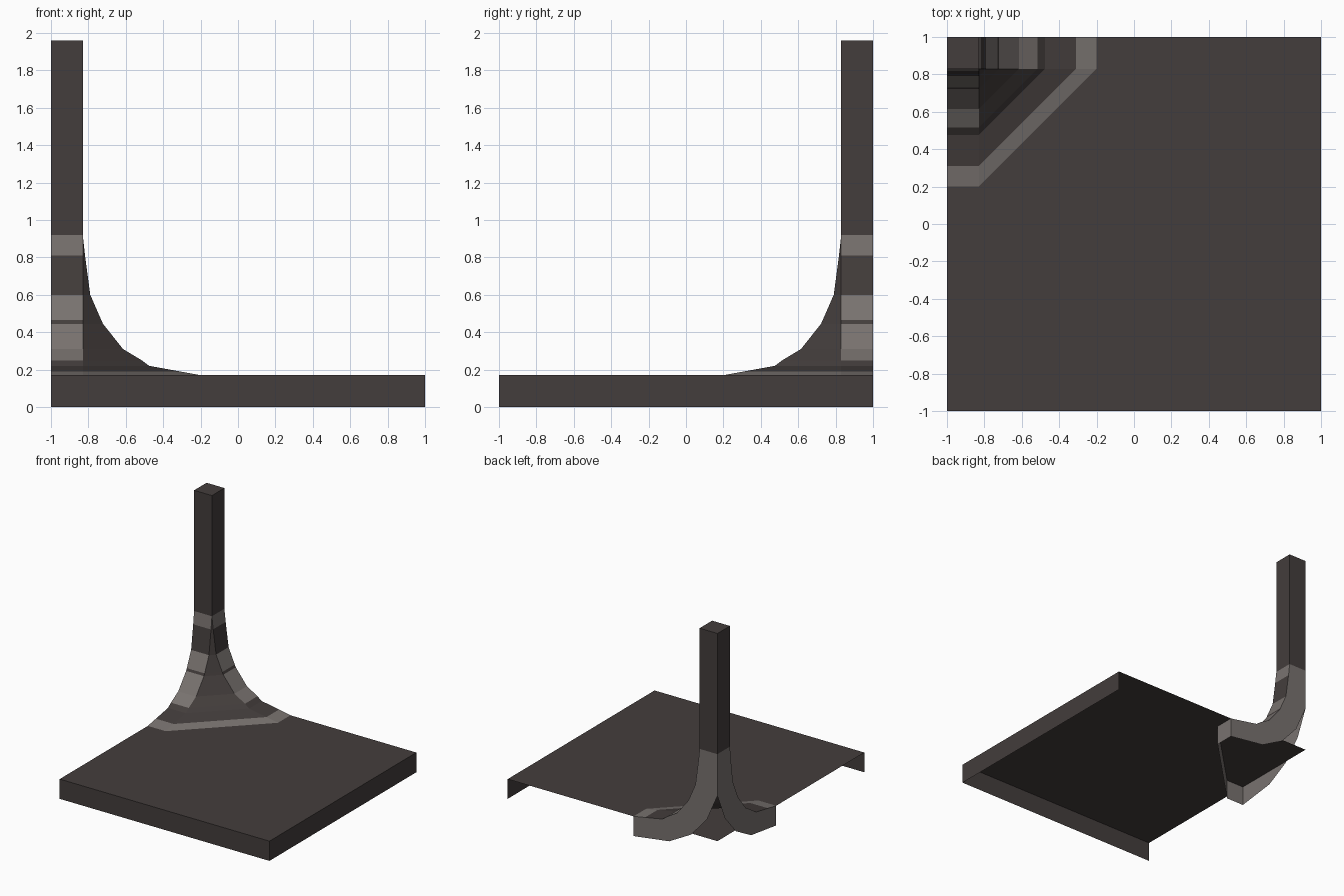
import bpy, bmesh
from mathutils import Vector

if "Cube" in bpy.data.objects:
    bpy.data.objects.remove(bpy.data.objects["Cube"])

def material(name, col):
    m = bpy.data.materials.new(name)
    m.diffuse_color = (*col, 1)
    m.use_nodes = True
    m.node_tree.nodes["Principled BSDF"].inputs["Base Color"].default_value = m.diffuse_color
    return m

MATS = [material("dark stone", (0.057, 0.047, 0.045)),
        material("pale worn stone", (0.19, 0.17, 0.16))]
DARK, PALE = 0, 1
W = 0.17          # post width and slab height
FOOT = 0.92       # where the post starts to flare

def pt(u, v, z):
    # u runs right and v runs forward from the back left corner
    return Vector((-1 + u, 1 - v, z))

def face(bm, pts, out, mat=DARK):
    # add a face whose normal points towards out
    f = bm.faces.new([bm.verts.new(p) for p in pts])
    f.normal_update()
    if f.normal.dot(Vector(out)) < 0:
        f.normal_flip()
    f.material_index = mat

def finish(bm, name):
    bmesh.ops.remove_doubles(bm, verts=bm.verts, dist=0.0005)
    me = bpy.data.meshes.new(name)
    bm.to_mesh(me)
    bm.free()
    for m in MATS:
        me.materials.append(m)
    bpy.context.collection.objects.link(bpy.data.objects.new(name, me))

# floor slab: top, front and right sides only (open behind, left and below)
bm = bmesh.new()
face(bm, [pt(0, 0, W), pt(2, 0, W), pt(2, 2, W), pt(0, 2, W)], (0, 0, 1))
face(bm, [pt(0, 2, 0), pt(2, 2, 0), pt(2, 2, W), pt(0, 2, W)], (0, -1, 0))
face(bm, [pt(2, 0, 0), pt(2, 2, 0), pt(2, 2, W), pt(2, 0, W)], (1, 0, 0))
finish(bm, "floor_slab")

# square corner post
bm = bmesh.new()
ring = [(0, 0), (W, 0), (W, W), (0, W)]
for i in range(4):
    (a, b), (c, d) = ring[i], ring[(i + 1) % 4]
    out = ((a + c - W), -(b + d - W), 0)
    face(bm, [pt(a, b, FOOT), pt(c, d, FOOT), pt(c, d, 1.96), pt(a, b, 1.96)], out)
face(bm, [pt(u, v, 1.96) for u, v in ring], (0, 0, 1))
finish(bm, "corner_post")

# flared foot: (reach, height, colour of the leg band below, colour of the web below)
profile = [(0.17, 0.92, PALE, DARK), (0.182, 0.81, DARK, DARK), (0.21, 0.60, PALE, DARK),
           (0.269, 0.465, DARK, DARK), (0.278, 0.445, PALE, DARK), (0.385, 0.31, PALE, DARK),
           (0.485, 0.25, DARK, DARK), (0.525, 0.22, DARK, DARK), (0.69, 0.19, PALE, PALE),
           (0.80, 0.17, DARK, DARK)]
under = [(0.80, 0), (0.46, 0.046), (0.25, 0.16), (0.10, 0.33), (0, 0.56), (0, FOOT)]

bm = bmesh.new()
legs = [(lambda a, b, z: pt(a, b, z), (0, 1, 0), (1, 0, 0)),
        (lambda a, b, z: pt(b, a, z), (-1, 0, 0), (0, -1, 0))]
for place, back, front in legs:
    # curved upper surface of the leg
    for (r0, z0, leg, _), (r1, z1, _, _) in zip(profile, profile[1:]):
        face(bm, [place(r0, 0, z0), place(r0, W, z0), place(r1, W, z1), place(r1, 0, z1)],
             (1, -1, 1), leg)
    # flat curved back and blunt end
    outline = [(r, z) for r, z, _, _ in profile] + under
    face(bm, [place(r, 0, z) for r, z in outline], back, PALE)
    face(bm, [place(0.8, 0, 0), place(0.8, W, 0), place(0.8, W, W), place(0.8, 0, W)],
         front, PALE)
# slanted web between the legs
for (r0, z0, _, web), (r1, z1, _, _) in zip(profile, profile[1:]):
    quad = [pt(r0, W, z0), pt(W, r0, z0), pt(W, r1, z1), pt(r1, W, z1)]
    if r0 == W:
        quad.pop(1)
    face(bm, quad, (1, -1, 1), web)
face(bm, [pt(0.8, W, 0), pt(W, 0.8, 0), pt(W, 0.8, W), pt(0.8, W, W)], (1, -1, 0), PALE)
finish(bm, "flared_foot")
